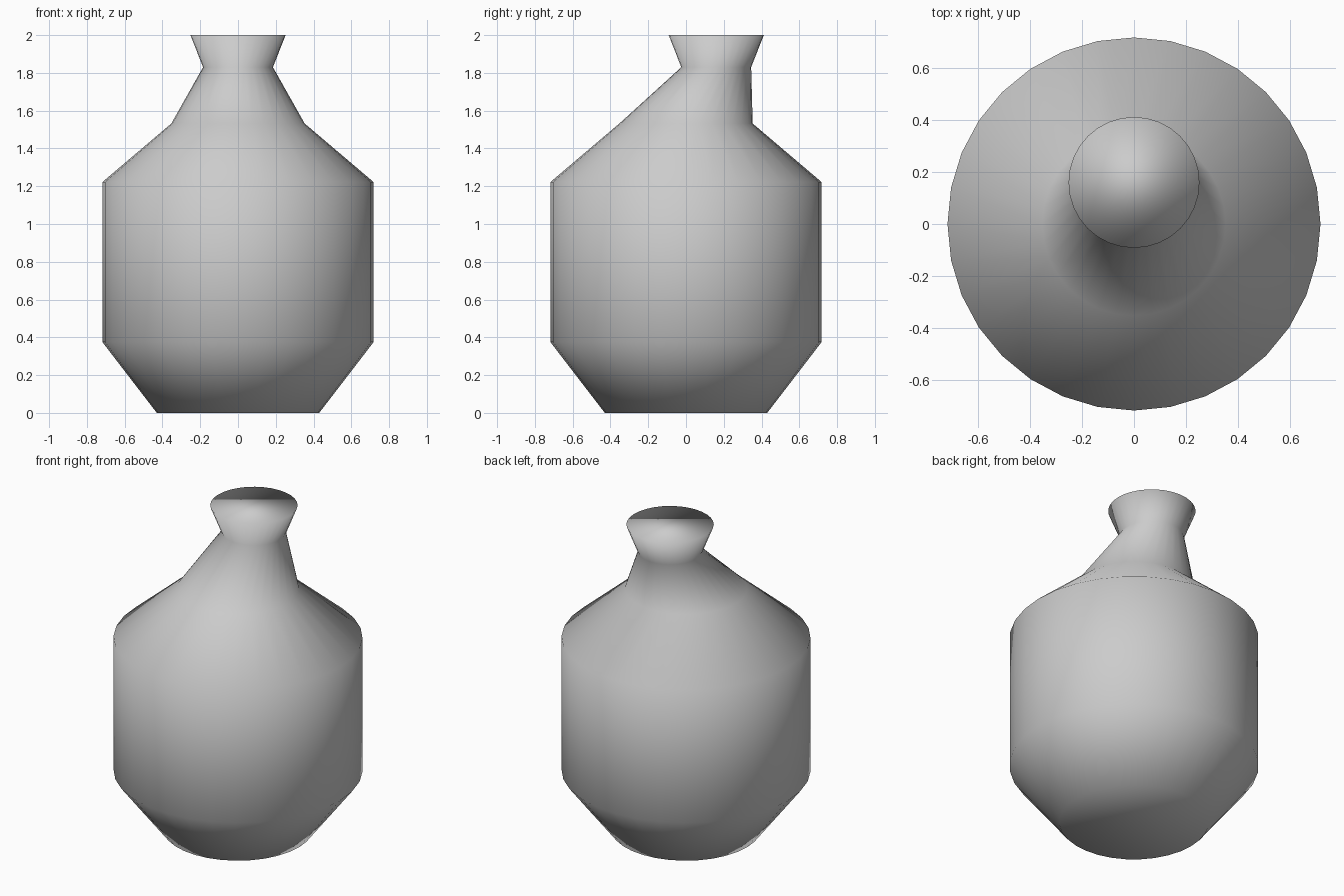
import bpy, bmesh
from math import cos, sin, pi

if "Cube" in bpy.data.objects:
    bpy.data.objects.remove(bpy.data.objects["Cube"])

SIDES = 32
# profile rings: height, radius, y offset of the centre (neck leans back)
RINGS = [
    (0.0, 0.43, 0.0),      # base
    (0.375, 0.718, 0.0),   # lower belly
    (1.222, 0.718, 0.0),   # upper belly
    (1.532, 0.353, 0.0),   # shoulder
    (1.83, 0.185, 0.16),   # throat
    (2.0, 0.252, 0.16),    # flared rim
]

bm = bmesh.new()
loops = [[bm.verts.new((r * cos(2 * pi * i / SIDES), cy + r * sin(2 * pi * i / SIDES), z))
          for i in range(SIDES)] for z, r, cy in RINGS]

# side walls
for low, high in zip(loops, loops[1:]):
    for i in range(SIDES):
        j = (i + 1) % SIDES
        bm.faces.new((low[i], low[j], high[j], high[i]))

# closed base and top
bm.faces.new(loops[0][::-1])
bm.faces.new(loops[-1])

# soft shading everywhere, including across the caps
for f in bm.faces:
    f.smooth = True

mesh = bpy.data.meshes.new("bottle")
bm.to_mesh(mesh)
bm.free()
bottle = bpy.data.objects.new("bottle", mesh)
bpy.context.collection.objects.link(bottle)
